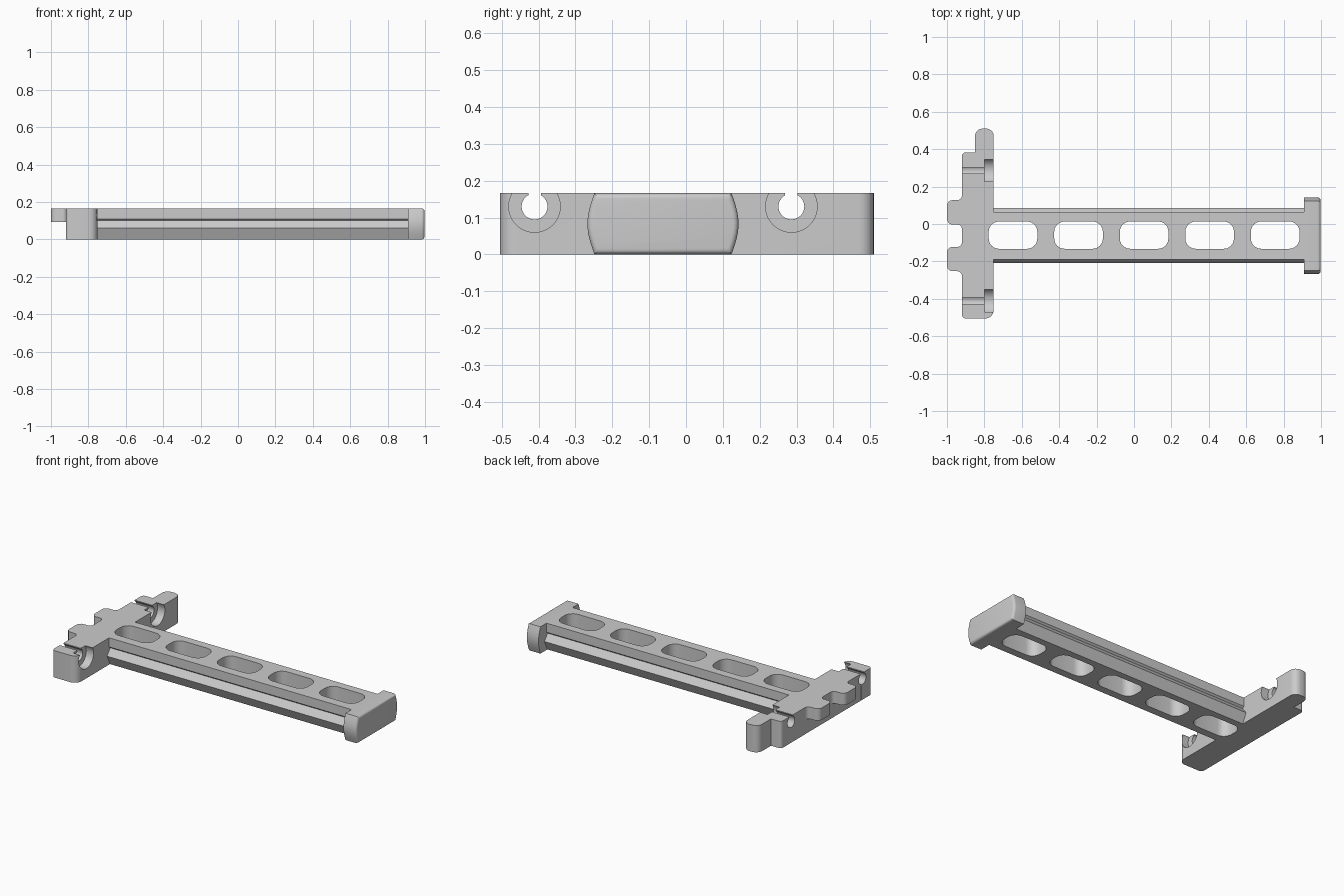
import bpy, bmesh, math
from mathutils import Vector

cube = bpy.data.objects.get("Cube")
if cube:
    bpy.data.objects.remove(cube, do_unlink=True)

MID = -0.0625   # y of the rail's centre line
H = 0.166       # overall height

grey = bpy.data.materials.new("plain grey")
grey.use_nodes = True
colour = (0.6, 0.6, 0.6, 1)
grey.diffuse_color = colour
grey.node_tree.nodes["Principled BSDF"].inputs["Base Color"].default_value = colour


def rounded(corners, steps=6):
    """Outline from (u, v, radius) corners, each rounded by a tangent arc."""
    out = []
    for i, (u, v, r) in enumerate(corners):
        p = Vector((u, v))
        a = (Vector(corners[i - 1][:2]) - p).normalized()
        b = (Vector(corners[(i + 1) % len(corners)][:2]) - p).normalized()
        if r == 0:
            out.append(p)
            continue
        half = a.angle(b) / 2
        centre = p + (a + b).normalized() * r / math.sin(half)
        start = p + a * r / math.tan(half) - centre
        end = p + b * r / math.tan(half) - centre
        for k in range(steps + 1):
            t = k / steps
            sweep = math.pi - 2 * half
            spoke = start * math.sin((1 - t) * sweep) + end * math.sin(t * sweep)
            out.append(centre + spoke.normalized() * r)
    return out


def circle(u, v, r, n=40):
    return [(u + r * math.cos(math.tau * k / n), v + r * math.sin(math.tau * k / n))
            for k in range(n)]


def rect(u0, u1, v0, v1, r=0):
    return rounded([(u0, v0, r), (u1, v0, r), (u1, v1, r), (u0, v1, r)])


def prism(name, outline, axis, lo, hi):
    """Extrude an outline along z (outline in x, y) or x (outline in y, z)."""
    bm = bmesh.new()
    place = (lambda p, d: (p[0], p[1], d)) if axis == "z" else (lambda p, d: (d, p[0], p[1]))
    face = bm.faces.new([bm.verts.new(place(p, lo)) for p in outline])
    top = bmesh.ops.extrude_face_region(bm, geom=[face], use_keep_orig=True)["geom"]
    bmesh.ops.translate(bm, verts=[g for g in top if isinstance(g, bmesh.types.BMVert)],
                        vec=place((0, 0), hi - lo))
    bmesh.ops.recalc_face_normals(bm, faces=bm.faces)
    mesh = bpy.data.meshes.new(name)
    bm.to_mesh(mesh)
    bm.free()
    mesh.materials.append(grey)
    obj = bpy.data.objects.new(name, mesh)
    bpy.context.collection.objects.link(obj)
    return obj


def activate(obj):
    bpy.ops.object.select_all(action="DESELECT")
    obj.select_set(True)
    bpy.context.view_layer.objects.active = obj


def cut(obj, outline, axis, lo, hi):
    """Subtract a prism from an object."""
    cutter = prism("cutter", outline, axis, lo, hi)
    cutter.hide_render = True
    mod = obj.modifiers.new("cut", "BOOLEAN")
    mod.operation, mod.solver, mod.object = "DIFFERENCE", "EXACT", cutter
    activate(obj)
    bpy.ops.object.modifier_apply(modifier=mod.name)
    bpy.data.objects.remove(cutter, do_unlink=True)


# Cross head: bar, offset ear and two locating teeth in one outline
outline = [(-0.92, -0.505, 0.02), (-0.75, -0.505, 0.045), (-0.75, 0.51, 0.04),
           (-0.85, 0.51, 0.04), (-0.85, 0.383, 0), (-0.92, 0.383, 0.02)]
for y in (MID + 0.125, MID - 0.125):
    outline += [(-0.92, y + 0.065, 0.025), (-1, y + 0.065, 0.03),
                (-1, y - 0.065, 0.03), (-0.92, y - 0.065, 0.025)]
head = prism("cross_head", rounded(outline), "z", 0, H)

# Teeth only keep their upper half
cut(head, rect(-1.1, -0.9195, -0.4, 0.3), "z", -0.1, 0.092)

# Keyhole bores with counterbores on the rail side
for y in (MID + 0.3485, MID - 0.3485):
    cut(head, circle(y, 0.13, 0.035), "x", -1.1, -0.7)
    cut(head, rect(y - 0.017, y + 0.017, 0.13, 0.3), "x", -1.1, -0.7)
    cut(head, circle(y, 0.13, 0.07), "x", -0.8, -0.7)

# Grooved rail, profile mirrored about its centre line
side = [(0.118, 0), (0.147, 0.06), (0.116, 0.1), (0.127, 0.11), (0.127, H)]
profile = [(MID + y, z) for y, z in side] + [(MID - y, z) for y, z in reversed(side)]
rail = prism("grooved_rail", profile, "x", -0.75, 0.91)

# Row of rounded windows; the first one reaches into the head
for i in range(5):
    x = -0.647 + 0.3505 * i
    window = rect(x - 0.13, x + 0.13, MID - 0.07, MID + 0.076, 0.055)
    cut(rail, window, "z", -0.1, 0.3)
    if i == 0:
        cut(head, window, "z", -0.1, 0.3)

# End cap with bulging sides
bulge = [(0.186 + 0.019 * math.sin(math.pi * k / 12), H * k / 12) for k in range(13)]
outline = [(MID + y, z) for y, z in bulge] + [(MID - y, z) for y, z in reversed(bulge)]
cap = prism("end_cap", outline, "x", 0.91, 0.997)
bm = bmesh.new()
bm.from_mesh(cap.data)
rim = [e for e in bm.edges if all(v.co.x > 0.95 for v in e.verts)]
bmesh.ops.bevel(bm, geom=rim, offset=0.015, segments=4, profile=0.5, affect="EDGES")
bm.to_mesh(cap.data)
bm.free()

for part in (head, rail, cap):
    activate(part)
    bpy.ops.object.shade_smooth_by_angle(angle=math.radians(25))
